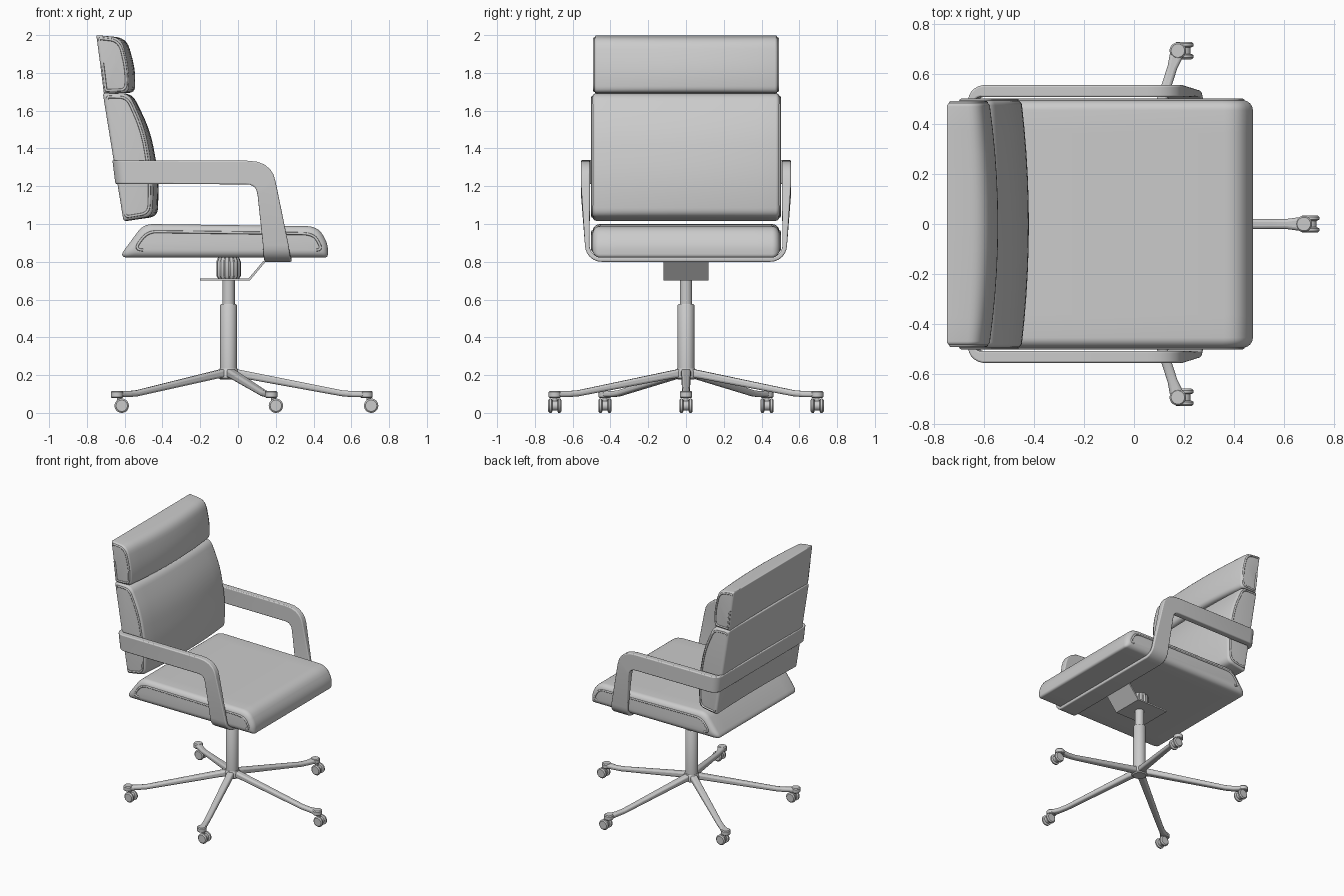
import bpy, bmesh
from math import sin, cos, pi, radians
from mathutils import Vector as V

if "Cube" in bpy.data.objects:
    bpy.data.objects.remove(bpy.data.objects["Cube"])


def loft(name, rings, loop=False, bevel=0.0, angle=35):
    """Skin equal-length closed rings; cap the ends or join them in a loop."""
    bm = bmesh.new()
    rows = [[bm.verts.new(p) for p in r] for r in rings]
    n = len(rows[0])
    pairs = list(zip(rows, rows[1:])) + ([(rows[-1], rows[0])] if loop else [])
    for a, b in pairs:
        for i in range(n):
            j = (i + 1) % n
            bm.faces.new((a[i], a[j], b[j], b[i]))
    if not loop:
        bm.faces.new(rows[0])
        bm.faces.new(rows[-1])
    bmesh.ops.recalc_face_normals(bm, faces=bm.faces)
    me = bpy.data.meshes.new(name)
    bm.to_mesh(me)
    bm.free()
    me.shade_smooth()
    me.set_sharp_from_angle(angle=radians(angle))
    ob = bpy.data.objects.new(name, me)
    bpy.context.collection.objects.link(ob)
    if bevel:
        m = ob.modifiers.new("bevel", 'BEVEL')
        m.width, m.segments, m.limit_method, m.angle_limit = bevel, 3, 'ANGLE', radians(40)
    return ob


def lathe(name, prof, loc, axis='Z', sides=32, rib=0.0):
    """Turn (radius, height) pairs about an axis; rib alternates the radius."""
    rings = []
    for r, h in prof:
        ring = []
        for i in range(sides):
            a, q = 2 * pi * i / sides, r - rib * (i // 2 % 2)
            p = (q * cos(a), q * sin(a), h) if axis == 'Z' else (q * cos(a), h, q * sin(a))
            ring.append(V(loc) + V(p))
        rings.append(ring)
    return loft(name, rings)


def profile(pts, inset, steps=6):
    """Inset a clockwise (x, z, radius) polygon and round its corners."""
    P = [V(p[:2]) for p in pts]
    n, Q = len(P), []
    for i in range(n):
        d1, d2 = (P[i] - P[i - 1]).normalized(), (P[(i + 1) % n] - P[i]).normalized()
        n1, n2 = V((d1.y, -d1.x)), V((d2.y, -d2.x))
        Q.append(P[i] + (n1 + n2) * inset / (1 + n1.dot(n2)))
    out = []
    for i in range(n):
        a, b = Q[i - 1] - Q[i], Q[(i + 1) % n] - Q[i]
        r = pts[i][2]
        s = Q[i] + a.normalized() * min(r, a.length * .48)
        e = Q[i] + b.normalized() * min(r, b.length * .48)
        for k in range(steps + 1):
            t = k / steps
            out.append(s * (1 - t) ** 2 + Q[i] * 2 * t * (1 - t) + e * t * t)
    return out


def cushion(name, pts, w, r, bulge):
    """Padded block across y with rounded sides, a crowned front and side piping."""
    x0, x1 = min(p[0] for p in pts), max(p[0] for p in pts)

    def ring(y, inset):
        return [V((p.x - bulge * (y / w) ** 2 * (p.x - x0) / (x1 - x0), y, p.y))
                for p in profile(pts, inset)]
    half = [(w - r + r * sin(a), r - r * cos(a)) for a in [pi / 2 * k / 6 for k in range(7)]]
    mid = [((w - r) * k / 5, 0) for k in range(-4, 5)]
    rings = [ring(-y, i) for y, i in reversed(half)] + [ring(y, i) for y, i in mid]
    rings += [ring(y, i) for y, i in half]
    loft(name, rings, angle=50)
    for side, path in (("right", rings[0]), ("left", rings[-1])):
        cu = bpy.data.curves.new(f"{name}_piping_{side}", 'CURVE')
        cu.dimensions, cu.bevel_depth, cu.bevel_resolution = '3D', .007, 2
        sp = cu.splines.new('POLY')
        sp.points.add(len(path) - 1)
        for q, p in zip(sp.points, path):
            q.co = (*p, 1)
        bpy.context.collection.objects.link(bpy.data.objects.new(cu.name, cu))


# Upholstery
cushion("seat", [(-.632, .822, .05), (-.5, 1.0, .05), (.42, .988, .06),
                 (.476, .9, .06), (.476, .822, .02)], .495, .04, 0)
cushion("backrest", [(-.716, 1.693, .015), (-.56, 1.69, .045), (-.465, 1.5, .1),
                     (-.418, 1.25, .12), (-.425, 1.04, .045), (-.595, 1.015, .015)],
        .495, .02, .03)
cushion("headrest", [(-.75, 2.0, .01), (-.59, 1.985, .06), (-.543, 1.82, .08),
                     (-.545, 1.695, .035), (-.703, 1.69, .01), (-.717, 1.79, .06)],
        .486, .016, .035)

# Armrest strap: behind the back, along both arms, down and under the seat
st = []  # (upper edge, lower edge, outward normal, thickness)


def station(ax, az, bx, bz, y, n, t, yb=None):
    st.append((V((ax, y, az)), V((bx, y, bz)), V(n), t))


station(-.654, 1.338, -.638, 1.212, 0, (-1, 0, 0), .022)
for k in range(7):
    a = pi / 2 * k / 6
    x = -.606 - .048 * cos(a)
    station(x, 1.338, x + .016, 1.212, .484 + .048 * sin(a),
            (-cos(a), sin(a), 0), .022 + .026 * k / 6)
for ax, az, bx, bz in ((.05, 1.335, .04, 1.21), (.1, 1.33, .062, 1.208), (.14, 1.315, .078, 1.202),
                       (.17, 1.29, .09, 1.192), (.188, 1.262, .098, 1.178), (.2, 1.22, .104, 1.15)):
    station(ax, az, bx, bz, .532, (0, 1, 0), .048)
for k in range(7):
    a = pi / 2 * k / 6
    z = .888 - .076 * sin(a)
    station(.268 + .016 * k / 6, z, .132 + .008 * k / 6, z, .447 + .076 * cos(a),
            (0, cos(a), -sin(a)), .024)
station(.284, .812, .14, .812, 0, (0, 0, -1), .024)
half = [[A + n * t / 2, B + n * t / 2, B - n * t / 2, A - n * t / 2] for A, B, n, t in st]
other = [[V((p.x, -p.y, p.z)) for p in r] for r in half[-2:0:-1]]
loft("armrest_strap", half + other, loop=True, bevel=.007)

# Mounting plate, collar and gas column
plate = [(-.2, .70), (.062, .70), (.15, .805), (.135, .805), (.055, .711), (-.2, .711)]
loft("mounting_plate", [[V((x, y, z)) for x, z in plate] for y in (-.12, .12)])
CX = -.05
lathe("collar", [(.055, .71), (.065, .725), (.065, .80), (.055, .825)], (CX, 0, 0), sides=64, rib=.005)
lathe("upper_column", [(.033, .56), (.033, .72)], (CX, 0, 0))
lathe("lower_column", [(.044, .21), (.044, .57), (.040, .576)], (CX, 0, 0))
lathe("hub", [(.045, .178), (.055, .186), (.055, .222), (.046, .236)], (CX, 0, 0))

# Five legs with twin-wheel casters
for i in range(5):
    a = radians(72 * i)
    d, s = V((cos(a), sin(a), 0)), V((-sin(a), cos(a), 0))
    c = V((CX, 0, 0))
    rings = []
    for r, w, zb, zt in ((.02, .026, .188, .236), (.08, .025, .182, .224), (.6, .02, .088, .12),
                         (.66, .02, .083, .115), (.735, .03, .083, .115)):
        rings.append([c + d * r + s * sw + V((0, 0, z))
                      for sw, z in ((-w, zb), (w, zb), (w, zt), (-w, zt))])
    loft(f"leg_{i + 1}", rings, bevel=.012)
    tip = c + d * .73
    lathe(f"leg_pad_{i + 1}", [(.028, .08), (.033, .085), (.033, .11), (.027, .117)], tip)
    hub = tip + V((.025, 0, .038))
    lathe(f"caster_stem_{i + 1}", [(.013, .045), (.013, .085)], tip + V((.012, 0, 0)), sides=16)
    lathe(f"caster_body_{i + 1}", [(.026, -.014), (.026, .014)], hub, 'Y', 24)
    for side in (-1, 1):
        lathe(f"caster_wheel_{i + 1}_{'left' if side > 0 else 'right'}",
              [(.028, -.011), (.038, -.006), (.038, .004), (.03, .011)] if side > 0 else
              [(.03, -.011), (.038, -.004), (.038, .006), (.028, .011)],
              hub + V((0, side * .024, 0)), 'Y', 28)
